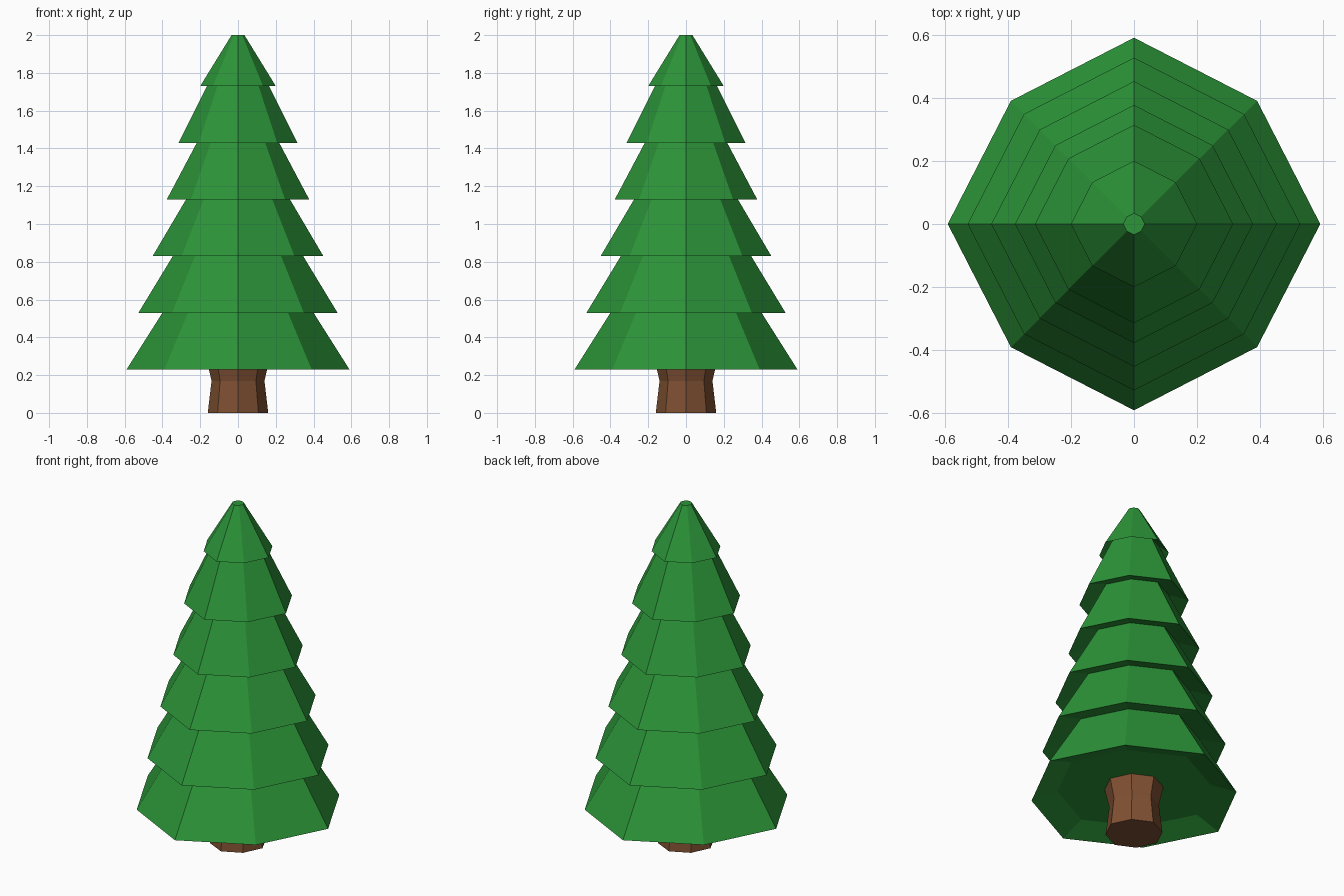
import bpy, bmesh
from math import cos, sin, pi

if "Cube" in bpy.data.objects:
    bpy.data.objects.remove(bpy.data.objects["Cube"])

SIDES = 8


def material(name, color):
    mat = bpy.data.materials.new(name)
    mat.diffuse_color = (*color, 1)
    mat.use_nodes = True
    mat.node_tree.nodes["Principled BSDF"].inputs["Base Color"].default_value = mat.diffuse_color
    return mat


def lathe(name, profile, diagonal, mat):
    """Flat-faced 8-sided solid from (radius, z) points, bottom to top.
    Every second corner is pulled in by the factor 'diagonal'."""
    bm = bmesh.new()
    rings = []
    for r, z in profile:
        ring = []
        for i in range(SIDES):
            k = r * (diagonal if i % 2 else 1)
            a = 2 * pi * i / SIDES
            ring.append(bm.verts.new((k * cos(a), k * sin(a), z)))
        rings.append(ring)
    for lo, hi in zip(rings, rings[1:]):
        for i in range(SIDES):
            j = (i + 1) % SIDES
            bm.faces.new((lo[i], lo[j], hi[j], hi[i]))
    bm.faces.new(rings[0][::-1])
    bm.faces.new(rings[-1])
    bmesh.ops.recalc_face_normals(bm, faces=bm.faces[:])
    mesh = bpy.data.meshes.new(name)
    bm.to_mesh(mesh)
    bm.free()
    mesh.materials.append(mat)
    obj = bpy.data.objects.new(name, mesh)
    bpy.context.collection.objects.link(obj)
    return obj


green = material("needles", (0.025, 0.30, 0.04))
brown = material("bark", (0.21, 0.08, 0.032))

# Trunk: waisted, flaring into the foliage
lathe("trunk", [(0.16, 0), (0.14, 0.17), (0.168, 0.29)], 0.955, brown)

# Foliage: six skirts with recessed undersides, one zigzag profile
FIRST, STEP, RECESS = 0.23, 0.30, 0.04
skirts = [(0.59, 0.40), (0.527, 0.345), (0.452, 0.275),
          (0.377, 0.218), (0.314, 0.165)]   # hem radius, radius at next hem
profile = [(0.44, FIRST + 0.05)]
for i, (hem, top) in enumerate(skirts):
    z = FIRST + i * STEP
    slope = (hem - top) / STEP
    profile += [(hem, z), (top - slope * RECESS, z + STEP + RECESS)]
profile += [(0.2, 1.73), (0.034, 2.0)]
lathe("foliage", profile, 0.935, green)
